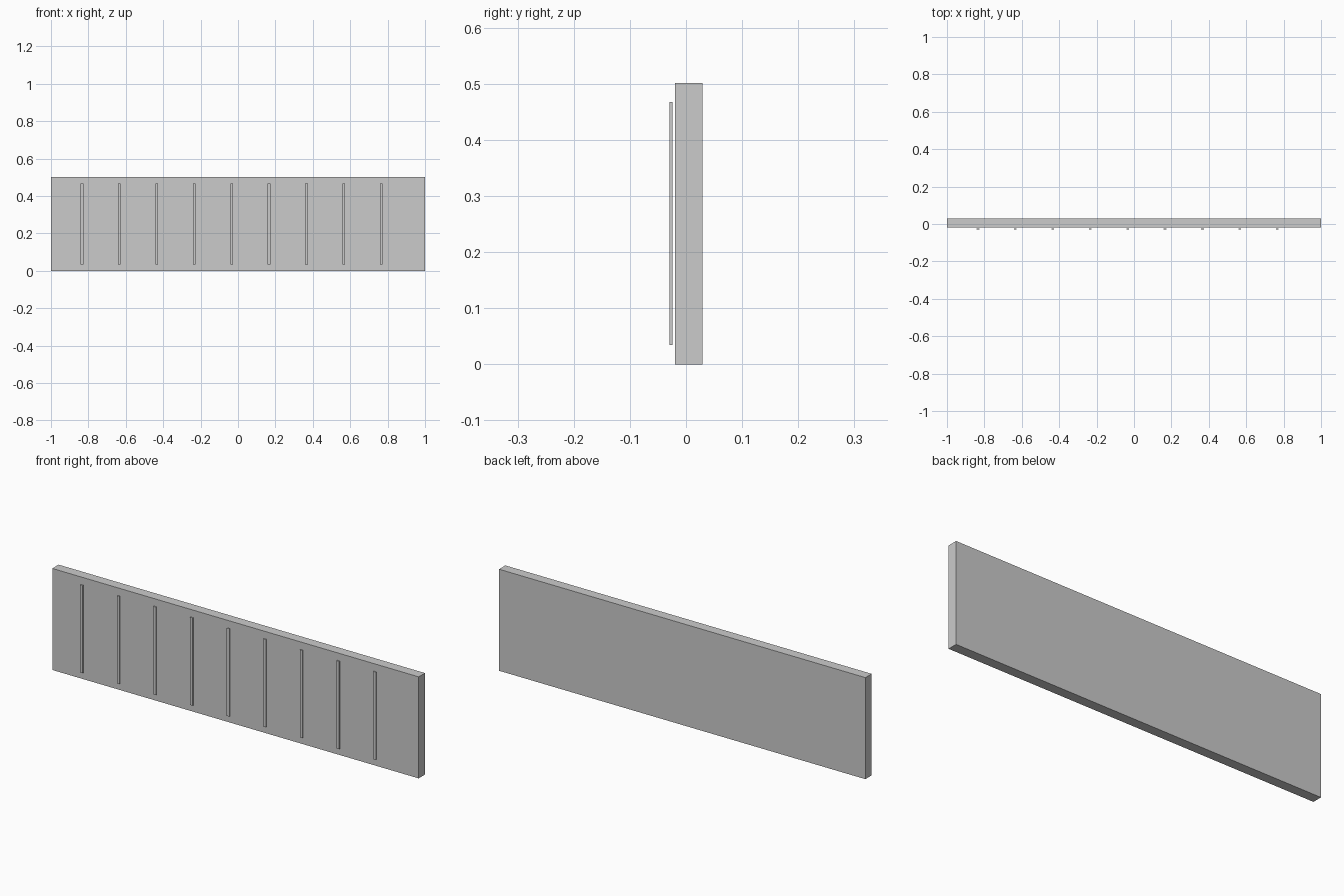
import bpy

if "Cube" in bpy.data.objects:
    bpy.data.objects.remove(bpy.data.objects["Cube"])


def box(name, x, y, z):
    """Axis-aligned box from (min, max) ranges."""
    bpy.ops.mesh.primitive_cube_add(
        size=1, location=[(a + b) / 2 for a, b in (x, y, z)])
    ob = bpy.context.object
    ob.name = name
    ob.scale = [b - a for a, b in (x, y, z)]
    bpy.ops.object.transform_apply(location=False, rotation=False, scale=True)
    return ob


# Main slab
box("panel", (-1, 1), (-0.0195, 0.0295), (0, 0.501))

# Nine thin upright strips held just clear of the front face
for i in range(9):
    cx = -0.834 + 0.2 * i
    box(f"front_strip_{i + 1}", (cx - 0.007, cx + 0.007),
        (-0.0295, -0.0245), (0.034, 0.467))
